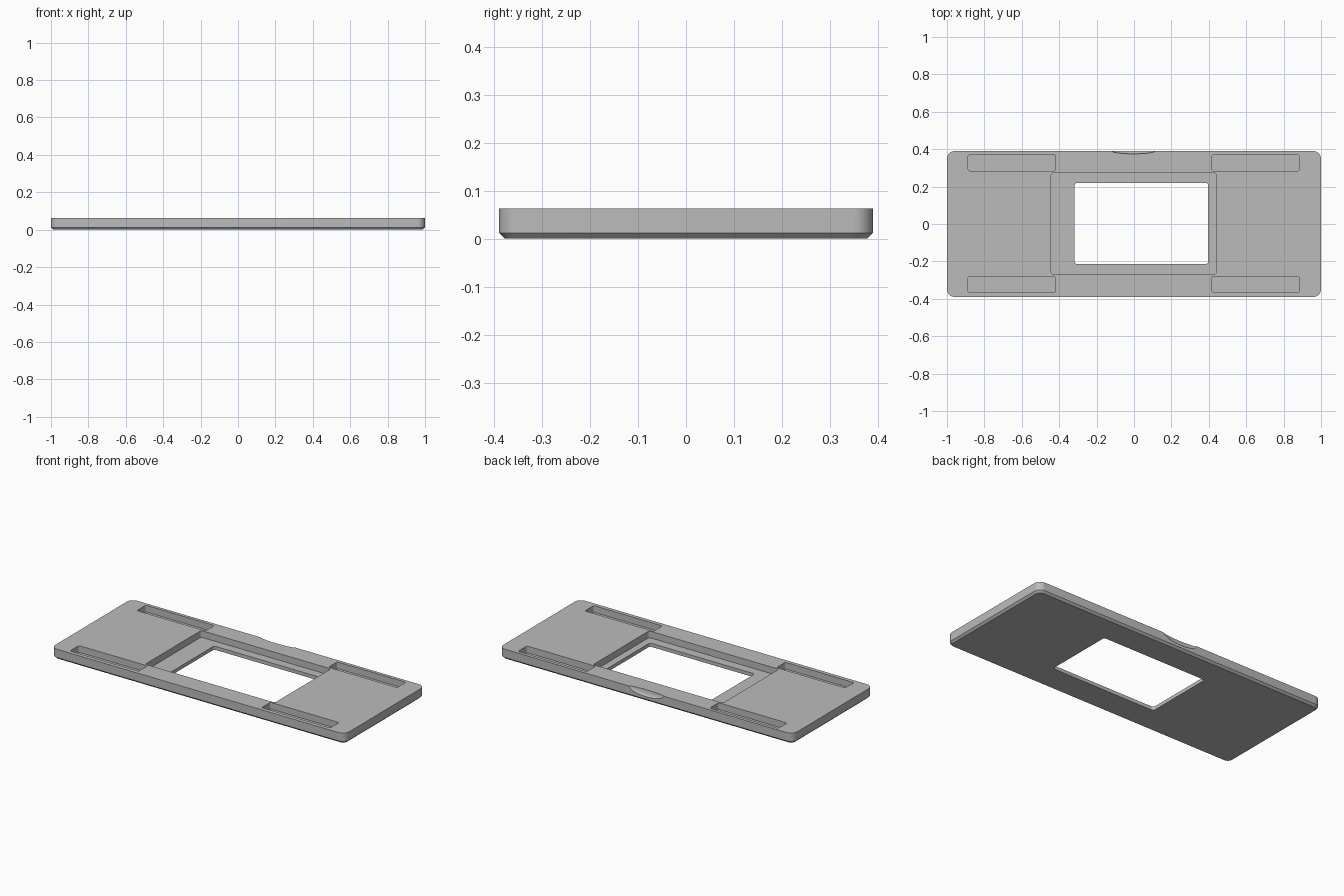
import bpy
import bmesh
from math import sin, cos, pi, radians

cube = bpy.data.objects.get("Cube")
if cube:
    bpy.data.objects.remove(cube, do_unlink=True)

TOP = 0.063
FLOOR = 0.022

grey = bpy.data.materials.new("matte grey")
grey.use_nodes = True
colour = (0.5, 0.5, 0.5, 1)
grey.diffuse_color = colour
grey.node_tree.nodes["Principled BSDF"].inputs["Base Color"].default_value = colour


def rounded_outline(x0, x1, y0, y1, radius, steps=8):
    """Corner arcs of a rounded rectangle, anticlockwise."""
    corners = [(x1, y1, -1, -1), (x0, y1, 1, -1), (x0, y0, 1, 1), (x1, y0, -1, 1)]
    points = []
    for quarter, (x, y, sx, sy) in enumerate(corners):
        for i in range(steps + 1):
            a = (quarter + i / steps) * pi / 2
            points.append((x + radius * (sx + cos(a)), y + radius * (sy + sin(a))))
    return points


def slab(name, rect, radius, levels):
    """Stack rounded rectangles; levels are (z, inset) pairs from the bottom up."""
    x0, x1, y0, y1 = rect
    bm = bmesh.new()
    rings = []
    for z, inset in levels:
        outline = rounded_outline(x0 + inset, x1 - inset, y0 + inset, y1 - inset, radius - inset)
        rings.append([bm.verts.new((x, y, z)) for x, y in outline])
    for low, high in zip(rings, rings[1:]):
        for i in range(len(low)):
            j = (i + 1) % len(low)
            bm.faces.new((low[i], low[j], high[j], high[i]))
    bm.faces.new(rings[0][::-1])
    bm.faces.new(rings[-1])
    mesh = bpy.data.meshes.new(name)
    bm.to_mesh(mesh)
    bm.free()
    obj = bpy.data.objects.new(name, mesh)
    bpy.context.collection.objects.link(obj)
    mesh.materials.append(grey)
    return obj


# Plate with a chamfered lower rim
plate = slab("plate", (-1, 1, -0.39, 0.39), 0.042, [(0, 0.012), (0.012, 0), (TOP, 0)])

# Window opening and the stepped recess around it
above = TOP + 0.05
cutters = [
    slab("recess_cutter", (-0.443, 0.44, -0.27, 0.274), 0.015, [(FLOOR, 0), (above, 0)]),
    slab("window_cutter", (-0.317, 0.396, -0.214, 0.22), 0.013, [(-0.05, 0), (above, 0)]),
]

# Four long slots
for x0, x1 in ((-0.887, -0.42), (0.417, 0.884)):
    for y0, y1 in ((-0.366, -0.28), (0.284, 0.37)):
        cutters.append(slab("slot_cutter", (x0, x1, y0, y1), 0.01, [(FLOOR, 0), (above, 0)]))

# Thumb notch scooped from the back edge
bpy.ops.mesh.primitive_uv_sphere_add(segments=48, ring_count=24, location=(-0.003, 0.391, TOP + 0.001))
notch = bpy.context.object
notch.name = "notch_cutter"
notch.scale = (0.117, 0.016, 0.036)
notch.data.materials.append(grey)
cutters.append(notch)

# Cut, apply, then drop the cutters
bpy.ops.object.select_all(action="DESELECT")
bpy.context.view_layer.objects.active = plate
plate.select_set(True)
for cutter in cutters:
    cutter.hide_render = True
    mod = plate.modifiers.new("cut", "BOOLEAN")
    mod.operation = "DIFFERENCE"
    mod.solver = "EXACT"
    mod.object = cutter
    bpy.ops.object.modifier_apply(modifier=mod.name)
    bpy.data.objects.remove(cutter, do_unlink=True)

bpy.ops.object.shade_smooth_by_angle(angle=radians(30))
